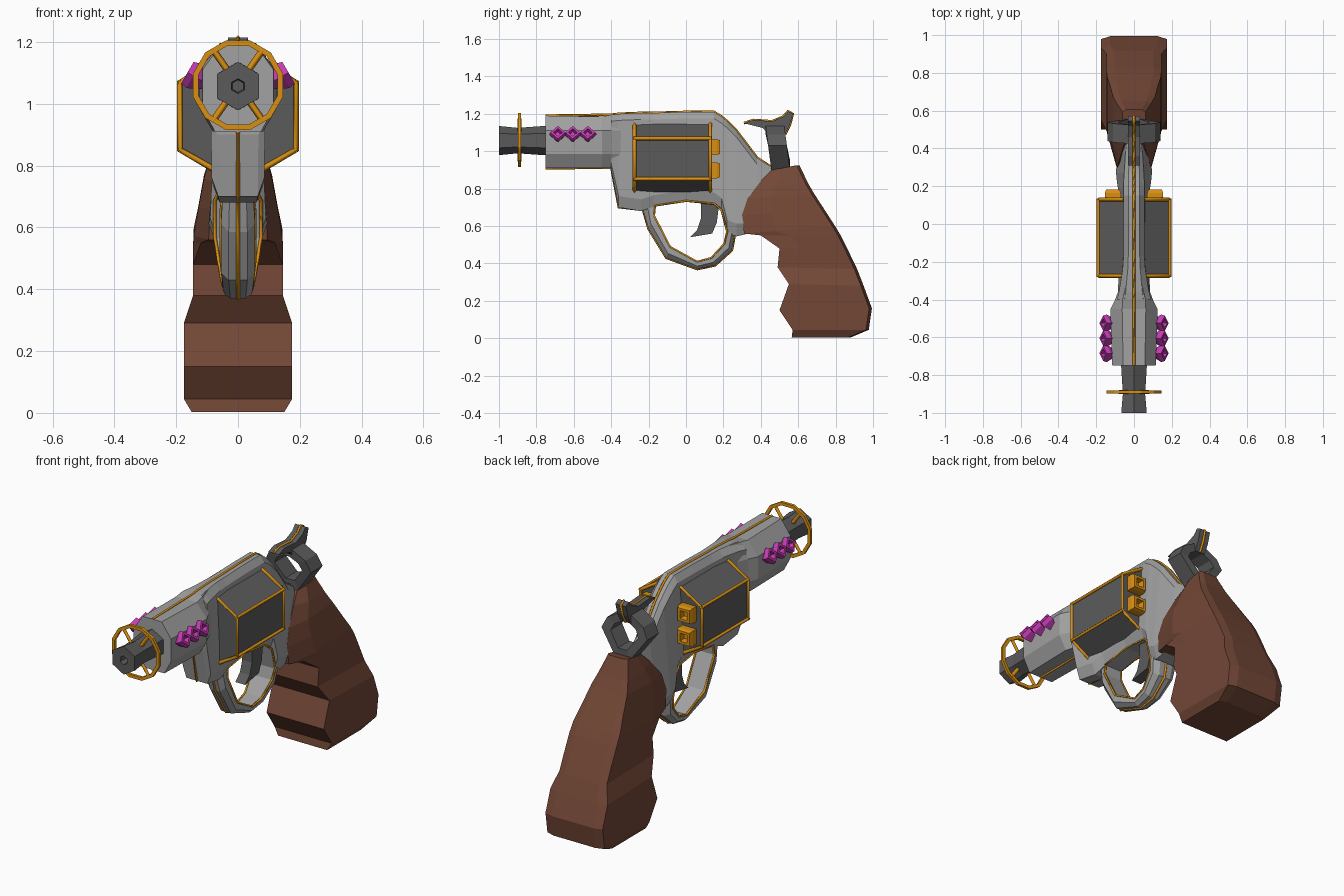
import bpy, bmesh, math
from mathutils import Vector

if "Cube" in bpy.data.objects:
    bpy.data.objects.remove(bpy.data.objects["Cube"])


def mat(name, r, g, b):
    m = bpy.data.materials.new(name)
    m.diffuse_color = (r, g, b, 1)
    m.use_nodes = True
    m.node_tree.nodes["Principled BSDF"].inputs["Base Color"].default_value = m.diffuse_color
    return m


STEEL = mat("light_steel", 0.36, 0.36, 0.36)
DARK = mat("dark_steel", 0.105, 0.105, 0.105)
GOLD = mat("gold", 0.70, 0.28, 0.006)
WOOD = mat("brown_wood", 0.17, 0.063, 0.037)
GEM = mat("magenta_gem", 0.58, 0.045, 0.47)


def add(name, verts, faces, m):
    me = bpy.data.meshes.new(name)
    me.from_pydata([tuple(v) for v in verts], [], faces)
    bm = bmesh.new()
    bm.from_mesh(me)
    bmesh.ops.recalc_face_normals(bm, faces=bm.faces)
    bm.to_mesh(me)
    bm.free()
    me.materials.append(m)
    o = bpy.data.objects.new(name, me)
    bpy.context.collection.objects.link(o)
    return o


def loft(name, rings, m, cyclic=False):
    n, k = len(rings[0]), len(rings)
    verts = [v for r in rings for v in r]
    faces = [(i * n + j, i * n + (j + 1) % n,
              (i + 1) % k * n + (j + 1) % n, (i + 1) % k * n + j)
             for i in range(k if cyclic else k - 1) for j in range(n)]
    if not cyclic:
        faces += [tuple(range(n)), tuple(range((k - 1) * n, k * n))]
    return add(name, verts, faces, m)


def mirrored(half):
    """Close a right-hand half section with its mirror image."""
    return half + [(-x, y, z) for x, y, z in reversed(half)]


def prism(name, pts, w, m):
    return loft(name, [[(s * w, y, z) for y, z in pts] for s in (1, -1)], m)


def tube(name, pts, r, m, cyclic=False):
    cu = bpy.data.curves.new(name, 'CURVE')
    cu.dimensions = '3D'
    cu.bevel_depth, cu.bevel_resolution, cu.use_fill_caps = r, 0, True
    sp = cu.splines.new('POLY')
    sp.points.add(len(pts) - 1)
    for p, c in zip(sp.points, pts):
        p.co = (*c, 1)
    sp.use_cyclic_u = cyclic
    tmp = bpy.data.objects.new(name + "_path", cu)
    me = bpy.data.meshes.new_from_object(tmp)
    bpy.data.objects.remove(tmp)
    me.materials.clear()
    me.materials.append(m)
    o = bpy.data.objects.new(name, me)
    bpy.context.collection.objects.link(o)
    return o


def ngon(n, r, y, zc, start=90):
    return [(r * math.cos(math.radians(start + 360 * i / n)), y,
             zc + r * math.sin(math.radians(start + 360 * i / n))) for i in range(n)]


# Muzzle: waisted hexagonal tube with a small bore
loft("muzzle", [ngon(6, r, y, 1.057) for r, y in
     ((.08, -.72), (.078, -.76), (.068, -.9), (.078, -1), (.024, -1), (.02, -.95))], DARK)

# Sight ring with spokes
loft("sight_ring", [[(r * math.cos(a), y, 1.06 + r * math.sin(a))
     for r, y in ((.15, -.897), (.15, -.882), (.132, -.882), (.132, -.897))]
     for a in (math.tau * (i + .5) / 12 for i in range(12))], GOLD, True)
for i, d in enumerate((55, 125, 235, 305)):
    a = math.radians(d)
    tube(f"ring_spoke_{i}", [(r * math.cos(a), -.89, 1.06 + r * math.sin(a))
                             for r in (.055, .138)], .011, GOLD)

# Barrel housing: octagonal sleeve that pinches into the frame
loft("barrel_housing", [mirrored([(a * w, y, zt), (w, y, 1.11), (w, y, .985), (.65 * w, y, .91)])
     for y, w, a, zt in ((-.75, .115, .5, 1.19), (-.45, .125, .5, 1.185),
                         (-.4, .10, .6, 1.195), (-.32, .07, .6, 1.2))], STEEL)

# Frame: stations along y of (y, bottom, top, bottom width, top width)
FRAME = [(-.40, .90, 1.195, .088, .09), (-.36, .70, 1.2, .085, .08),
         (-.24, .68, 1.205, .08, .06), (-.17, .705, 1.205, .07, .055),
         (0, .735, 1.21, .07, .055), (.15, .72, 1.21, .08, .055),
         (.19, .69, 1.185, .085, .055), (.22, .56, 1.16, .09, .055),
         (.27, .545, 1.11, .095, .052), (.38, .57, .965, .09, .045),
         (.48, .65, .90, .06, .03)]
loft("frame", [mirrored([(.55 * wt, y, zt), (wt, y, zt - .035), (wb, y, zb + .12 * (zt - zb)),
                         (.75 * wb, y, zb)]) for y, zb, zt, wb, wt in FRAME], STEEL)

# Trigger guard: (outer y, z, inner y, z, half width)
GUARD = [(-.23, .685, -.165, .71, .05), (-.2, .585, -.17, .655, .055),
         (-.105, .43, -.085, .49, .055), (.06, .37, .06, .41, .045),
         (.155, .39, .135, .43, .052), (.245, .47, .205, .505, .065),
         (.262, .56, .22, .57, .075)]
loft("trigger_guard", [mirrored([(.55 * w, oy, oz), (w, oy * .6 + iy * .4, oz * .6 + iz * .4),
                                 (w, iy, iz)]) for oy, oz, iy, iz, w in GUARD], STEEL)

# Gold trim lines on the spine, belly and guard
tube("spine_trim", [(0, -.75, 1.19), (-0, -.4, 1.195)] +
     [(0, s[0], s[2]) for s in FRAME[1:]], .007, GOLD)
tube("belly_trim", [(0, -.75, .91), (0, -.4, .91), (0, -.36, .70)] +
     [(0, g[0], g[1]) for g in GUARD], .007, GOLD)
for s in (1, -1):
    tube(f"guard_edge_trim_{s}", [(s * g[4], g[2], g[3]) for g in GUARD] +
         [(s * .075, .19, .685), (s * .06, .15, .72), (s * .053, 0, .735),
          (s * .053, -.165, .71)], .006, GOLD, True)

# Trigger
prism("trigger", [(.08, .74), (.18, .74), (.165, .62), (.14, .56), (.02, .54),
                  (.06, .58), (.08, .64)], .03, DARK)

# Hexagonal drum with gold edging on both visible sides
ZC = .96
loft("drum", [ngon(6, .217, y, ZC) for y in (-.275, .13)], DARK)
for s in (1, -1):
    h = [(s * .055, ZC + .188), (s * .188, ZC + .1085), (s * .188, ZC - .1085), (s * .07, ZC - .177)]
    for y, end in ((-.275, "front"), (.13, "rear")):
        tube(f"drum_{end}_trim_{s}", [(x, y, z) for x, z in h], .01, GOLD)
    for x, z in h[1:3]:
        tube(f"drum_edge_trim_{s}_{z > ZC}", [(x, -.28, z), (x, .135, z)], .01, GOLD)
    # Chamber rims behind the drum, recessed squares
    for dz in (-.0625, .0625):
        c = Vector((s * .112, 0, ZC + dz))
        loft(f"chamber_rim_{s}_{dz > 0}", [[(c.x + sx * r, y, c.z + sz * r)
             for sx, sz in ((1, 1), (-1, 1), (-1, -1), (1, -1))]
             for r, y in ((.042, .125), (.042, .165), (.036, .182), (.022, .182), (.018, .15))], GOLD)

# Gem studs: flared diamond cups on the upper flanks of the housing
for s in (1, -1):
    n = Vector((s * .86, 0, .5))
    u, v = Vector((0, 1, 0)), Vector((-s * .5, 0, .86))
    for i, y in enumerate((-.685, -.605, -.525)):
        base = Vector((s * .11, y, 1.07))
        loft(f"gem_{s}_{i}", [[base + n * d + u * r * a + v * r * b
             for a, b in ((1, 0), (0, 1), (-1, 0), (0, -1))]
             for r, d in ((.02, -.01), (.046, .04), (.04, .062), (.024, .062), (.02, .035))], GEM)

# Hammer: open yoke rising from the frame, with a spur on top
YOKE = [(.045, .90), (.14, 1.03), (.11, 1.09), (.03, 1.135)]
YOKE += [(-x, z) for x, z in reversed(YOKE)]
loft("hammer_yoke", [[(x * f, .505 - .13 * (z - .91) + d, 1.025 + (z - 1.025) * f)
     for f, d in ((1, -.05), (1, .05), (.6, .05), (.6, -.05))] for x, z in YOKE], DARK, True)
SPUR = [(.31, 1.15), (.36, 1.167), (.46, 1.16), (.52, 1.185), (.545, 1.215), (.572, 1.2),
        (.555, 1.14), (.53, 1.09), (.44, 1.09), (.41, 1.125)]
prism("hammer_spur", SPUR, .032, DARK)
tube("spur_trim", [(0, y, z) for y, z in SPUR[:8]], .007, GOLD)

# Grip: rows of (front y, z, back y, z, front width, full width)
GRIP = [(.46, .90, .61, .925, .04, .06), (.40, .84, .655, .83, .06, .09),
        (.33, .75, .69, .77, .08, .11), (.30, .66, .755, .67, .09, .128),
        (.31, .56, .80, .60, .095, .143), (.40, .55, .83, .55, .12, .145),
        (.50, .48, .87, .47, .145, .145), (.49, .38, .918, .37, .145, .145),
        (.55, .29, .953, .28, .175, .175), (.50, .15, .997, .16, .175, .175),
        (.57, .045, .98, .045, .175, .175), (.565, .003, .88, .003, .15, .15)]
loft("grip", [mirrored([(0, fy - .006, fz), (wf, fy, fz),
                        (w, fy + .35 * (by - fy), fz + .35 * (bz - fz)), (w, by - .018, bz),
                        (.72 * w, by - .003, bz), (0, by + .003, bz)][1:5])
              for fy, fz, by, bz, wf, w in GRIP], WOOD)
